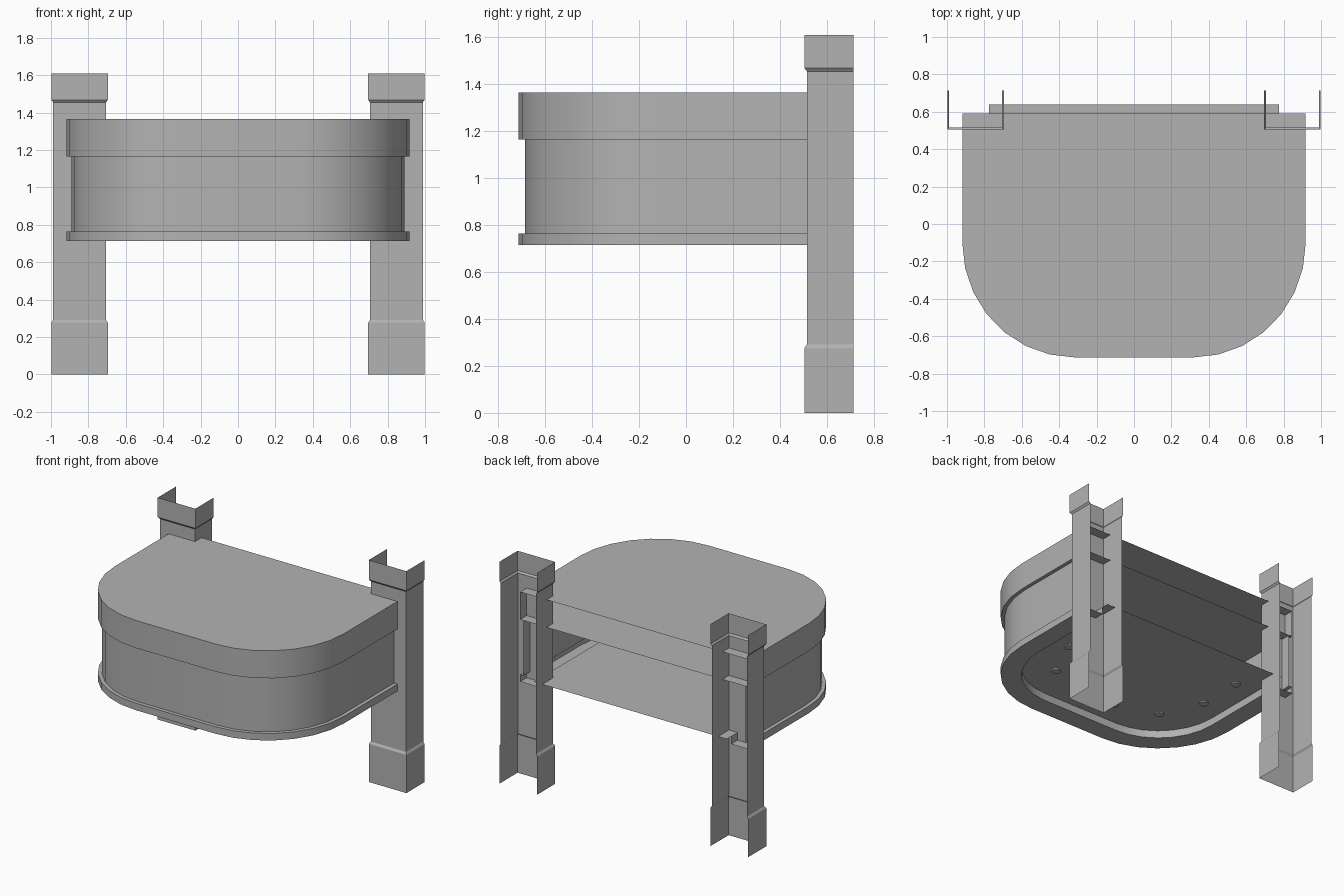
import bpy, bmesh, math

if "Cube" in bpy.data.objects:
    bpy.data.objects.remove(bpy.data.objects["Cube"])

BACK = 0.59
grey = bpy.data.materials.new("dark_grey")
grey.diffuse_color = (0.45, 0.45, 0.45, 1)
grey.use_nodes = True
grey.node_tree.nodes["Principled BSDF"].inputs["Base Color"].default_value = grey.diffuse_color


def make(name, verts, faces):
    me = bpy.data.meshes.new(name)
    me.from_pydata(verts, [], faces)
    bm = bmesh.new()
    bm.from_mesh(me)
    bmesh.ops.recalc_face_normals(bm, faces=bm.faces)
    bm.to_mesh(me)
    bm.free()
    me.materials.append(grey)
    ob = bpy.data.objects.new(name, me)
    bpy.context.collection.objects.link(ob)
    return ob


def outline(inset, back=BACK, seg=7):
    """Open D-shaped path: right back corner, round the front, left back corner."""
    rx, ry = 0.60 - inset, 0.613 - inset
    right = [(0.918 - inset, back)]
    for i in range(seg + 1):
        a = math.pi / 2 * i / seg
        right.append((0.318 + rx * math.cos(a), -0.10 - ry * math.sin(a)))
    return right + [(-x, y) for x, y in reversed(right)]


def loft(name, paths):
    """Skin a list of (2D path, z) with quads, smooth except at sharp edges."""
    n = len(paths[0][0])
    verts = [(x, y, z) for path, z in paths for x, y in path]
    faces = [(r * n + i, r * n + i + 1, (r + 1) * n + i + 1, (r + 1) * n + i)
             for r in range(len(paths) - 1) for i in range(n - 1)]
    ob = make(name, verts, faces)
    bpy.ops.object.select_all(action='DESELECT')
    ob.select_set(True)
    bpy.context.view_layer.objects.active = ob
    bpy.ops.object.shade_smooth_by_angle(angle=math.radians(30))
    return ob


def plate(name, inset, z, back=BACK):
    path = outline(inset, back)
    return make(name, [(x, y, z) for x, y in path], [tuple(range(len(path)))])


# canopy: top band, recessed wall, bottom rim
loft("top_band", [(outline(0), 1.165), (outline(0), 1.365)])
plate("top_plate", 0, 1.365)
plate("band_underside", 0, 1.165)
loft("canopy_wall", [(outline(0.027), 0.765), (outline(0.027), 1.165)])
rim = [(0.027, 0.765), (0, 0.765), (0, 0.714), (0.143, 0.714), (0.143, 0.77)]
loft("bottom_rim", [(outline(i), z) for i, z in rim])
plate("soffit", 0.143, 0.77, 0.64)

# round downlights under the soffit
for x, y in [(0.60, 0.37), (0.60, 0.03), (0.46, -0.28), (0.14, -0.38)]:
    for s in (-1, 1):
        bpy.ops.mesh.primitive_cylinder_add(vertices=12, radius=0.033, depth=0.009,
                                            location=(s * x, y, 0.765))
        bpy.context.object.name = "downlight"
        bpy.context.object.data.materials.append(grey)

# open-backed channel posts with wider base and cap
post_profile = [(0.01, 0), (0.01, 0.277), (0, 0.292), (0, 1.455), (0.01, 1.468), (0.01, 1.61)]
for s, side in ((-1, "left"), (1, "right")):
    rows = []
    for g, z in post_profile:
        x0, x1, y0 = 0.706 - g, 0.988 + g, 0.515 - g
        rows.append(([(s * x0, 0.713), (s * x0, y0), (s * x1, y0), (s * x1, 0.713)], z))
    loft(side + "_post", rows)
